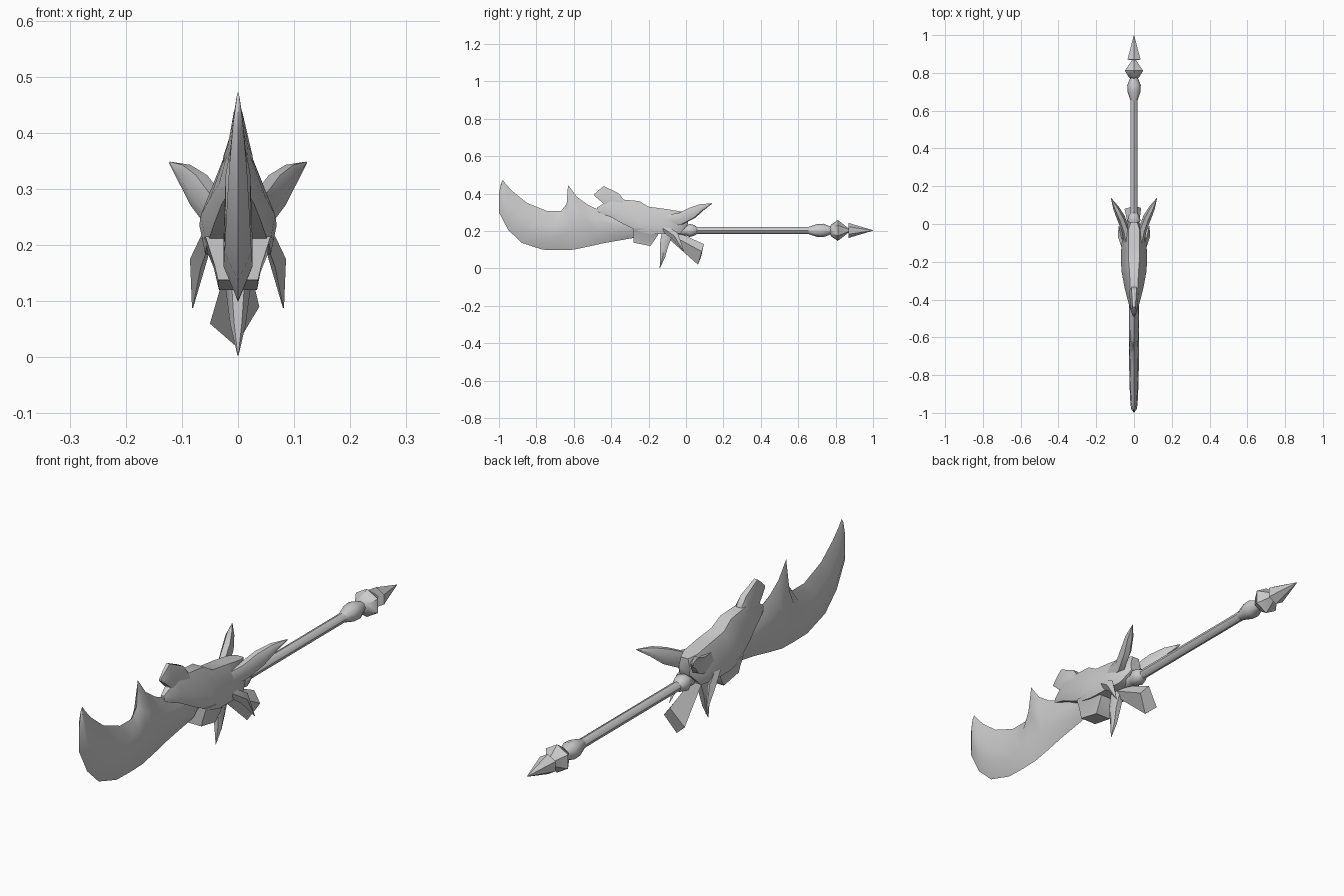
import bpy
import bmesh
import math
from mathutils import Vector

default_cube = bpy.data.objects.get("Cube")
if default_cube:
    bpy.data.objects.remove(default_cube, do_unlink=True)

steel = bpy.data.materials.new("plain grey steel")
steel.use_nodes = True
grey = (0.6, 0.6, 0.6, 1)
steel.diffuse_color = grey
steel.node_tree.nodes["Principled BSDF"].inputs["Base Color"].default_value = grey


def loft(name, rings, crease=45):
    """Skin a list of equally sized point rings and cap both ends."""
    bm = bmesh.new()
    loops = [[bm.verts.new(point) for point in ring] for ring in rings]
    count = len(loops[0])
    for near, far in zip(loops, loops[1:]):
        for i in range(count):
            j = (i + 1) % count
            bm.faces.new((near[i], near[j], far[j], far[i]))
    bm.faces.new(loops[0][::-1])
    bm.faces.new(loops[-1])
    bmesh.ops.remove_doubles(bm, verts=bm.verts, dist=0.0005)
    bmesh.ops.recalc_face_normals(bm, faces=bm.faces)
    mesh = bpy.data.meshes.new(name)
    bm.to_mesh(mesh)
    bm.free()
    mesh.materials.append(steel)
    obj = bpy.data.objects.new(name, mesh)
    bpy.context.collection.objects.link(obj)
    bpy.ops.object.select_all(action="DESELECT")
    obj.select_set(True)
    bpy.context.view_layer.objects.active = obj
    bpy.ops.object.shade_smooth_by_angle(angle=math.radians(crease))
    return obj


def lathe(name, profile, sides, axis_z=0.203):
    """Turn (y, radius) pairs around the shaft axis."""
    rings = []
    for y, radius in profile:
        turns = [math.tau * i / sides for i in range(sides)]
        rings.append([(radius * math.sin(a), y, axis_z + radius * math.cos(a)) for a in turns])
    return loft(name, rings)


def spike(name, path, sides=6):
    """Oval tube along (x, y, z, half width, half height) stations."""
    centres = [Vector(station[:3]) for station in path]
    rings = []
    for k, station in enumerate(path):
        along = centres[min(k + 1, len(path) - 1)] - centres[max(k - 1, 0)]
        across = along.cross(Vector((0, 0, 1)))
        if abs(along.z) > 2 * abs(along.y):
            across = Vector((1, 0, 0))
        across.normalize()
        upward = across.cross(along).normalized()
        ring = []
        for i in range(sides):
            a = math.tau * i / sides
            ring.append(centres[k] + across * math.cos(a) * station[3] + upward * math.sin(a) * station[4])
        rings.append(ring)
    return loft(name, rings)


def hull_sections(name, stations):
    """Six-sided sections from (y, top, bottom, top half width, lower half width)."""
    rings = []
    for y, top, bottom, upper, lower in stations:
        waist = bottom + (top - bottom) * 0.35
        right = [(upper, y, top), (lower, y, waist), (lower * 0.85, y, bottom)]
        rings.append(right + [(-x, q, z) for x, q, z in reversed(right)])
    return loft(name, rings, 50)


# Curved blade: back point, cutting edge point, half thickness
blade_stations = [
    ((-0.98, 0.473), (-0.99, 0.45), 0.003),
    ((-0.96, 0.447), (-1.0, 0.40), 0.009),
    ((-0.925, 0.41), (-1.0, 0.30), 0.016),
    ((-0.85, 0.35), (-0.95, 0.205), 0.021),
    ((-0.743, 0.307), (-0.877, 0.136), 0.024),
    ((-0.668, 0.307), (-0.765, 0.10), 0.026),
    ((-0.638, 0.345), (-0.68, 0.098), 0.026),
    ((-0.631, 0.446), (-0.604, 0.10), 0.026),
    ((-0.583, 0.382), (-0.52, 0.117), 0.026),
    ((-0.524, 0.34), (-0.44, 0.135), 0.026),
    ((-0.46, 0.31), (-0.28, 0.163), 0.026),
    ((-0.2, 0.27), (-0.15, 0.18), 0.02),
]
blade_rings = []
for back, edge, half in blade_stations:
    back, edge = Vector(back), Vector(edge)
    ring = []
    for share, bulge in ((0, 0), (0.35, 0.85), (0.7, 1), (1, 0), (0.7, -1), (0.35, -0.85)):
        spot = back.lerp(edge, share)
        ring.append((half * bulge, spot.x, spot.y))
    blade_rings.append(ring)
loft("blade", blade_rings, 60)

# Beast head gripping the blade
hull_sections("head", [
    (-0.476, 0.325, 0.305, 0.006, 0.010),
    (-0.444, 0.345, 0.29, 0.012, 0.022),
    (-0.40, 0.375, 0.273, 0.016, 0.034),
    (-0.337, 0.368, 0.238, 0.020, 0.050),
    (-0.25, 0.36, 0.197, 0.024, 0.066),
    (-0.2, 0.33, 0.185, 0.028, 0.069),
    (-0.11, 0.318, 0.183, 0.030, 0.067),
    (-0.03, 0.305, 0.187, 0.030, 0.054),
    (0.01, 0.298, 0.235, 0.016, 0.025),
])
hull_sections("nose_crest", [
    (-0.49, 0.398, 0.388, 0.003, 0.006),
    (-0.465, 0.42, 0.368, 0.006, 0.014),
    (-0.44, 0.44, 0.345, 0.007, 0.018),
    (-0.36, 0.402, 0.335, 0.012, 0.026),
    (-0.33, 0.364, 0.33, 0.012, 0.028),
])
hull_sections("jaw", [
    (-0.282, 0.215, 0.138, 0.058, 0.042),
    (-0.19, 0.21, 0.12, 0.064, 0.040),
    (-0.15, 0.21, 0.178, 0.062, 0.05),
])

# Paired horns and cheek fins
for side, label in ((1, "left"), (-1, "right")):
    spike(label + "_horn", [
        (side * 0.025, -0.12, 0.255, 0.025, 0.035),
        (side * 0.045, -0.03, 0.265, 0.022, 0.036),
        (side * 0.070, 0.035, 0.298, 0.022, 0.034),
        (side * 0.095, 0.085, 0.327, 0.016, 0.02),
        (side * 0.122, 0.138, 0.347, 0.001, 0.002),
    ])
    spike(label + "_cheek_fin", [
        (side * 0.055, -0.12, 0.215, 0.012, 0.02),
        (side * 0.070, -0.06, 0.175, 0.016, 0.022),
        (side * 0.081, -0.01, 0.088, 0.001, 0.001),
    ], 4)

# Chin spike curving down
spike("chin_spike", [
    (0, -0.10, 0.19, 0.02, 0.035),
    (0, -0.118, 0.12, 0.022, 0.026),
    (0, -0.125, 0.06, 0.014, 0.015),
    (0, -0.14, 0.003, 0.001, 0.001),
])

# Flared tassel behind the chin, slightly twisted
loft("tassel", [
    [(-0.015, -0.09, 0.18), (0, -0.1, 0.165), (0.015, -0.09, 0.185), (0, -0.06, 0.2)],
    [(-0.05, 0.08, 0.06), (-0.004, 0.064, 0.02), (0.038, 0.085, 0.09), (0.004, 0.096, 0.13)],
], 30)

# Shaft with collar, knob and pointed finial
lathe("collar", [(-0.05, 0.02), (-0.015, 0.026), (0, 0.026), (0.02, 0.035), (0.045, 0.028), (0.06, 0.018)], 8)
lathe("shaft", [(-0.1, 0.019), (0.68, 0.019)], 8)
lathe("knob", [(0.655, 0.019), (0.70, 0.034), (0.735, 0.036), (0.77, 0.022), (0.79, 0.02)], 8)
lathe("finial_bead", [(0.77, 0.02), (0.778, 0.033), (0.812, 0.056), (0.868, 0.012), (0.88, 0.012)], 6)
lathe("finial_point", [(0.868, 0.012), (0.87, 0.04), (1.0, 0.001)], 6)
